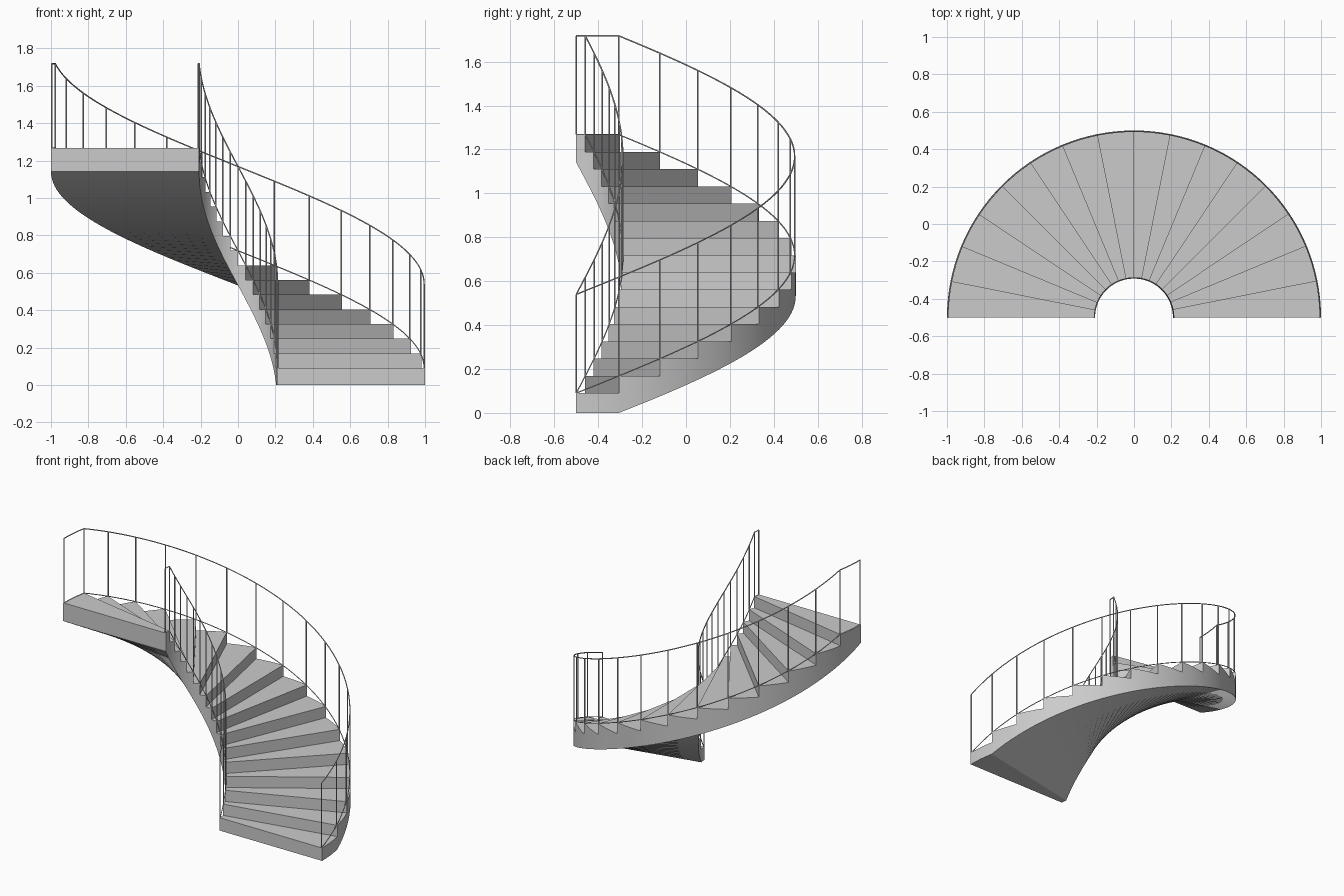
import bpy, bmesh
from math import pi, cos, sin

if "Cube" in bpy.data.objects:
    bpy.data.objects.remove(bpy.data.objects["Cube"])

STEPS, SUB = 16, 4
R_IN, R_OUT, CY = 0.208, 1.0, -0.5
FIRST, RISE, UNDER, RAIL = 0.09, 0.0785, 0.076, 0.45


def point(r, k, z):
    """Position at radius r, k steps round the half turn, height z."""
    a = pi * k / STEPS
    return (r * cos(a), CY + r * sin(a), z)


def nosing(k):
    return FIRST + RISE * min(k, STEPS - 1)


def finish(ob, angle):
    bpy.ops.object.select_all(action='DESELECT')
    ob.select_set(True)
    bpy.context.view_layer.objects.active = ob
    if ob.type == 'CURVE':
        bpy.ops.object.convert(target='MESH')
        ob = bpy.context.object
    bpy.ops.object.shade_smooth_by_angle(angle=angle)


# Winding flight: stepped top, smooth sloping underside
bm = bmesh.new()
N = STEPS * SUB
under = [[bm.verts.new(point(r, j / SUB, UNDER * max(0, j / SUB - 1)))
          for j in range(N + 1)] for r in (R_IN, R_OUT)]
prev = None
for i in range(STEPS):
    top = [[bm.verts.new(point(r, i + s / SUB, nosing(i)))
            for s in range(SUB + 1)] for r in (R_IN, R_OUT)]
    for s in range(SUB):
        j = i * SUB + s
        bm.faces.new((top[0][s], top[1][s], top[1][s + 1], top[0][s + 1]))
        bm.faces.new((under[0][j], under[0][j + 1], under[1][j + 1], under[1][j]))
        for side in (0, 1):
            loop = [under[side][j], under[side][j + 1], top[side][s + 1], top[side][s]]
            if s == 0 and prev:
                loop.append(prev[side][SUB])
            bm.faces.new(loop)
    # riser
    low = [prev[0][SUB], prev[1][SUB]] if prev else [under[0][0], under[1][0]]
    bm.faces.new((low[0], low[1], top[1][0], top[0][0]))
    prev = top
bm.faces.new((under[0][N], under[1][N], prev[1][SUB], prev[0][SUB]))
bmesh.ops.recalc_face_normals(bm, faces=bm.faces[:])
me = bpy.data.meshes.new("stair_flight")
bm.to_mesh(me)
bm.free()
flight = bpy.data.objects.new("stair_flight", me)
bpy.context.collection.objects.link(flight)
finish(flight, 0.5)


def bars(name, paths, radius):
    cu = bpy.data.curves.new(name, 'CURVE')
    cu.dimensions = '3D'
    cu.bevel_depth = radius
    cu.bevel_resolution = 1
    cu.use_fill_caps = True
    for path in paths:
        sp = cu.splines.new('POLY')
        sp.points.add(len(path) - 1)
        for p, co in zip(sp.points, path):
            p.co = (*co, 1)
    ob = bpy.data.objects.new(name, cu)
    bpy.context.collection.objects.link(ob)
    finish(ob, 0.9)


# Railings on both edges: handrail, lower rail along the nosings, posts
for side, r in (("inner", R_IN + 0.004), ("outer", R_OUT - 0.005)):
    ks = [j / SUB for j in range(N + 1)]
    bars(side + "_handrail", [[point(r, k, nosing(k) + RAIL) for k in ks]], 0.0035)
    bars(side + "_lower_rail", [[point(r, k, nosing(k)) for k in ks]], 0.003)
    bars(side + "_posts", [[point(r, k, nosing(k)), point(r, k, nosing(k) + RAIL)]
                           for k in range(STEPS + 1)], 0.004)
